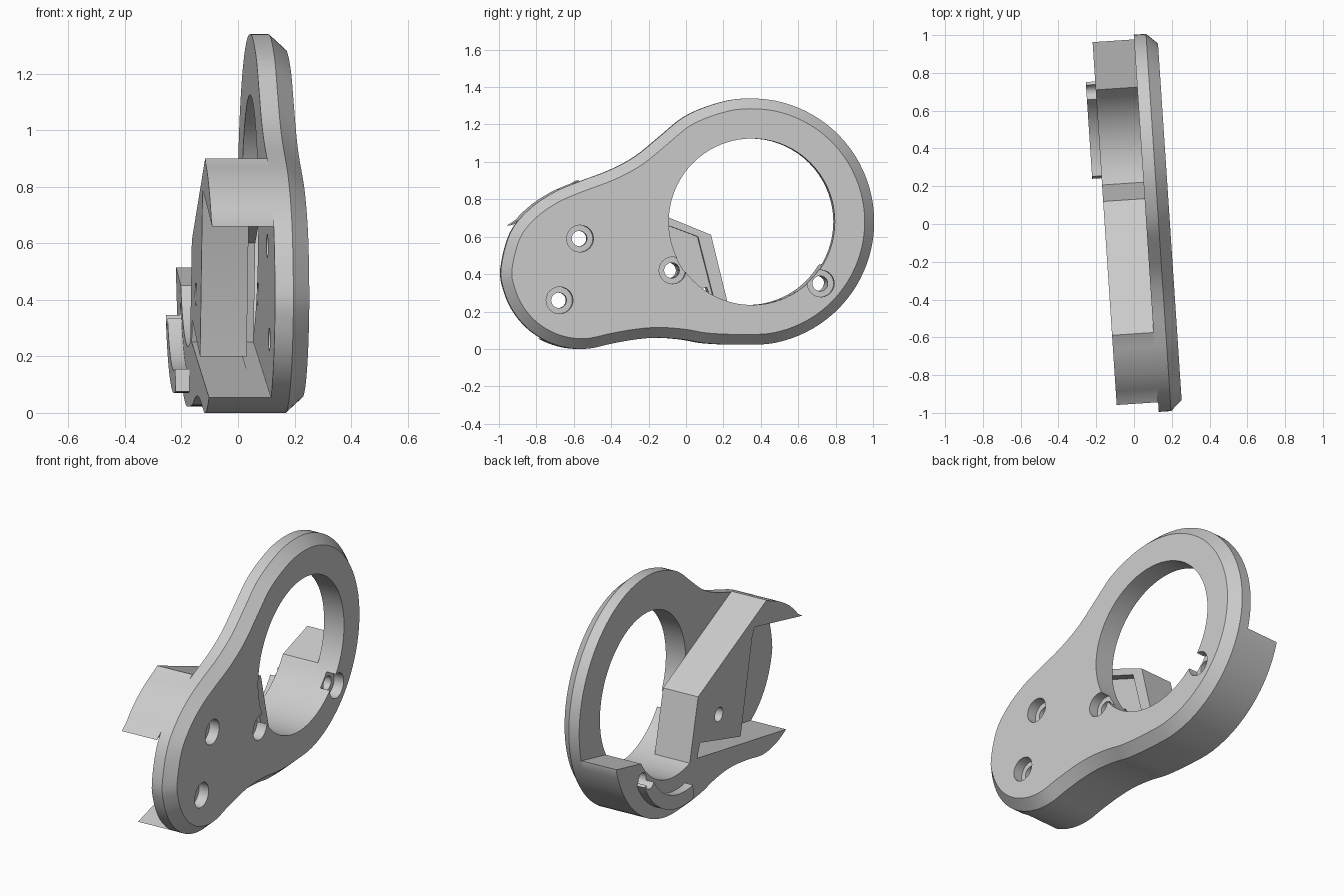
import bpy, bmesh
from math import radians, cos, sin, pi
from mathutils import Matrix, Vector

if "Cube" in bpy.data.objects:
    bpy.data.objects.remove(bpy.data.objects["Cube"])

TILT = Matrix.Rotation(radians(3.8), 4, 'Z')
RING = (0.34, 0.68)       # ring centre in the y-z plane
HOLE_R, RIM_R = 0.445, 0.66
REAR, STEP, BACK, EDGE, FACE = -0.155, 0.01, 0.065, 0.13, 0.19

grey = bpy.data.materials.new("light_grey")
grey.use_nodes = True
grey.diffuse_color = (0.6, 0.6, 0.6, 1)
grey.node_tree.nodes["Principled BSDF"].inputs["Base Color"].default_value = (0.6, 0.6, 0.6, 1)


def arc(centre, r, start, end, n):
    """Points on an arc, angles in degrees."""
    angles = [radians(start + (end - start) * i / n) for i in range(n + 1)]
    return [Vector((centre[0] + r * cos(a), centre[1] + r * sin(a))) for a in angles]


def smooth_loop(pts, steps=4):
    """Closed Catmull-Rom curve through the points."""
    out, n = [], len(pts)
    for i in range(n):
        a, b, c, d = (pts[(i + k) % n] for k in (-1, 0, 1, 2))
        for s in range(steps):
            t = s / steps
            out.append(0.5 * (2 * b + (c - a) * t + (2 * a - 5 * b + 4 * c - d) * t ** 2
                              + (3 * b - a - 3 * c + d) * t ** 3))
    return out


def inset(pts, dist):
    """Offset a counter-clockwise loop inwards."""
    out = []
    for i, p in enumerate(pts):
        t = (pts[(i + 1) % len(pts)] - pts[i - 1]).normalized()
        out.append(p + dist * Vector((-t.y, t.x)))
    return out


def add_loft(bm, layers):
    """Closed solid through (x, loop) layers."""
    rings = [[bm.verts.new((x, p[0], p[1])) for p in loop] for x, loop in layers]
    n = len(rings[0])
    for a, b in zip(rings, rings[1:]):
        for i in range(n):
            j = (i + 1) % n
            bm.faces.new((a[i], a[j], b[j], b[i]))
    bm.faces.new(rings[0][::-1])
    bm.faces.new(rings[-1])


def make(name, solids):
    bm = bmesh.new()
    for layers in solids:
        add_loft(bm, layers)
    bmesh.ops.recalc_face_normals(bm, faces=bm.faces)
    mesh = bpy.data.meshes.new(name)
    bm.to_mesh(mesh)
    bm.free()
    ob = bpy.data.objects.new(name, mesh)
    bpy.context.collection.objects.link(ob)
    ob.data.materials.append(grey)
    ob.matrix_world = TILT
    return ob


def activate(ob):
    bpy.ops.object.select_all(action='DESELECT')
    ob.select_set(True)
    bpy.context.view_layer.objects.active = ob


def cut(ob, *cutters):
    activate(ob)
    for cutter in cutters:
        mod = ob.modifiers.new("cut", 'BOOLEAN')
        mod.operation, mod.solver, mod.object = 'DIFFERENCE', 'EXACT', cutter
        bpy.ops.object.modifier_apply(modifier=mod.name)


def vecs(*pairs):
    return [Vector(p) for p in pairs]


# Outer outline: large ring blending into a smaller rounded end
outline = smooth_loop(
    arc(RING, RIM_R, -95, 95, 12)
    + vecs((0.13, 1.305), (-0.02, 1.24), (-0.15, 1.135), (-0.28, 1.03), (-0.42, 0.955),
           (-0.58, 0.895), (-0.72, 0.835), (-0.85, 0.745), (-0.95, 0.62))
    + arc((-0.57, 0.43), 0.43, 180, 275, 6)
    + vecs((-0.4, 0.03), (-0.27, 0.052), (-0.15, 0.06), (-0.02, 0.05), (0.1, 0.03)))

# Face plate with a chamfered rim
plate = make("face_plate", [[(BACK, outline), (EDGE, outline), (FACE, inset(outline, 0.055))]])

# Rear walls: share the outline below and at the upper left
first = min(range(len(outline)), key=lambda i: outline[i].x)
turned = outline[first:] + outline[:first]
lower = []
for p in turned:
    if p.y > 0.515:
        break
    if p.x > -0.77:
        lower.append(p)
upper = [p for p in outline if -0.94 < p.x < -0.59 and p.y > 0.67]
shell = (vecs((-0.78, 0.055)) + lower + vecs((0.975, 0.515), (0.722, 0.45))
         + arc(RING, HOLE_R, -32, -106, 20)
         + vecs((0.13, 0.61), (-0.58, 0.9)) + upper + vecs((-0.95, 0.66), (-0.455, 0.79)))
block_edge = vecs((-0.43, 0.74), (-0.31, 0.2), (0.11, 0.33), (0.14, 0.25))
pocket_edge = vecs((-0.1, 0.66), (0.06, 0.6), (0.15, 0.25))
rear_block = make("rear_block", [[(REAR, shell + block_edge), (STEP, shell + block_edge)]])
pocket_wall = make("pocket_wall", [[(STEP, shell + pocket_edge), (BACK, shell + pocket_edge)]])

# Curved rib on the rear of the ring wall
centre = (0.33, 0.56)
band = arc(centre, 0.49, 261, 333, 20) + arc(centre, 0.41, 333, 261, 20)
rib = make("curved_rib", [[(REAR - 0.05, band), (REAR, band)]])

# Cutters: ring opening and stepped screw holes
ring_cutter = make("ring_cutter", [[(-1, arc(RING, HOLE_R, 0, 355, 71)),
                                    (1, arc(RING, HOLE_R, 0, 355, 71))]])
bores = []
for y, z in ((-0.58, 0.59), (-0.69, 0.26), (-0.085, 0.42), (0.71, 0.35)):
    small, wide = (arc((y, z), r, 0, 345, 23) for r in (0.041, 0.072))
    bores.append([(-1, small), (EDGE, small), (EDGE, wide), (1, wide)])
bore_cutter = make("bore_cutter", bores)

cut(plate, ring_cutter, bore_cutter)
for part in (rear_block, pocket_wall, rib):
    cut(part, bore_cutter)
for cutter in (ring_cutter, bore_cutter):
    bpy.data.objects.remove(cutter)

# Smooth curves, crisp edges
for part in (plate, rear_block, pocket_wall, rib):
    activate(part)
    bpy.ops.object.shade_smooth_by_angle(angle=radians(25))
